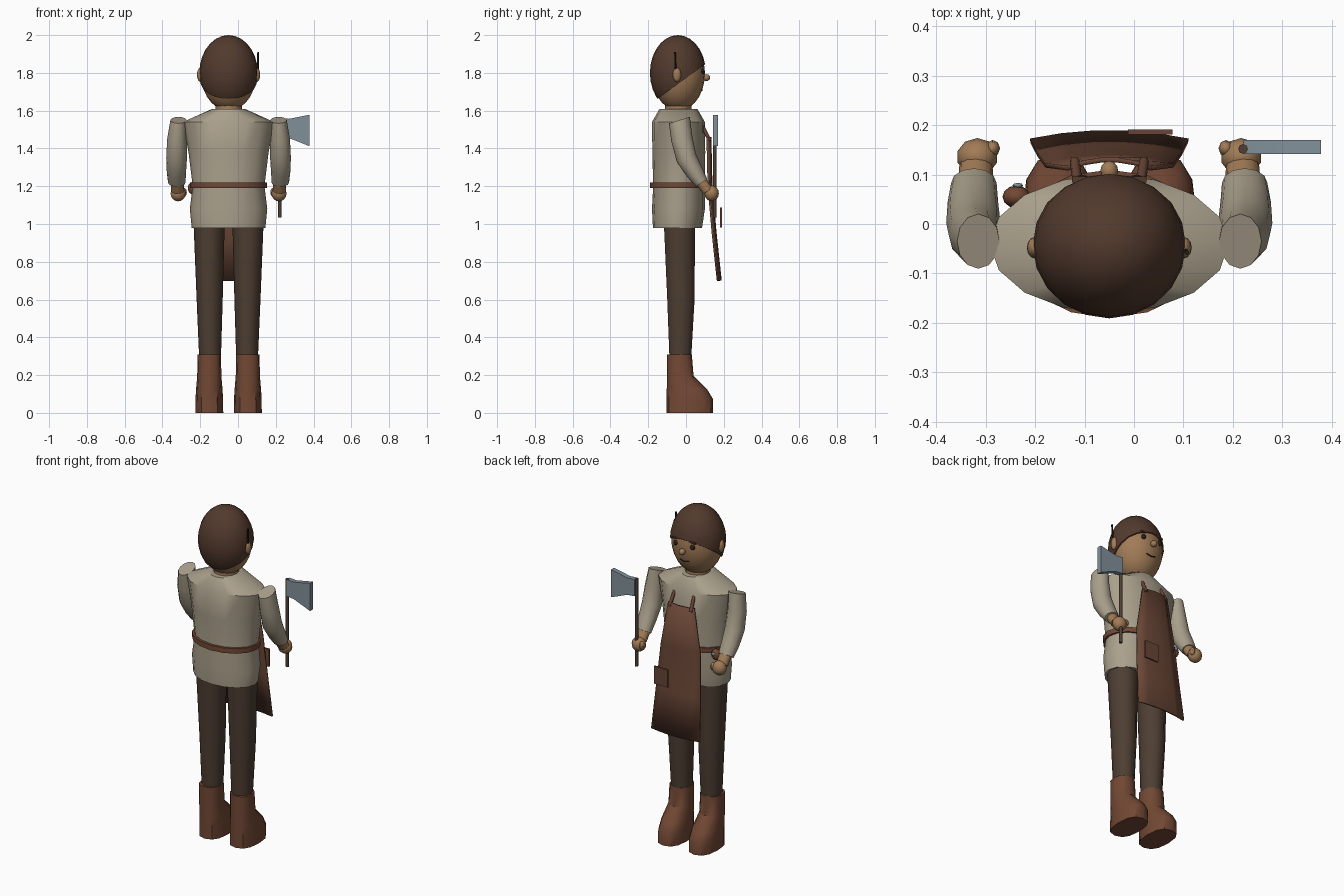
import bpy, bmesh, math
from mathutils import Vector, Matrix

if "Cube" in bpy.data.objects:
    bpy.data.objects.remove(bpy.data.objects["Cube"])

CX = -0.05  # body centre line


def mat(name, *c):
    m = bpy.data.materials.new(name)
    m.diffuse_color = (*c, 1)
    m.use_nodes = True
    m.node_tree.nodes["Principled BSDF"].inputs["Base Color"].default_value = m.diffuse_color
    return m


HAIR = mat("hair_brown", .085, .042, .026)
SKIN = mat("skin", .36, .20, .095)
SHIRT = mat("linen", .40, .35, .26)
TROUSER = mat("dark_cloth", .075, .048, .032)
BOOT = mat("boot_leather", .17, .065, .035)
APRON = mat("apron_leather", .14, .06, .036)
STEEL = mat("steel", .22, .28, .32)
DARK = mat("dark", .02, .015, .012)


def finish(name, bm, m, angle=40):
    bmesh.ops.recalc_face_normals(bm, faces=bm.faces)
    me = bpy.data.meshes.new(name)
    bm.to_mesh(me)
    bm.free()
    ob = bpy.data.objects.new(name, me)
    bpy.context.collection.objects.link(ob)
    me.materials.append(m)
    bpy.ops.object.select_all(action='DESELECT')
    ob.select_set(True)
    bpy.context.view_layer.objects.active = ob
    bpy.ops.object.shade_smooth_by_angle(angle=math.radians(angle))
    return ob


def loft(name, rings, m, n=12, power=1, angle=40):
    """rings: (x, y, z, rx, ry, tilt about x)"""
    bm = bmesh.new()
    loops = []
    for x, y, z, rx, ry, t in rings:
        loop = []
        for i in range(n):
            a = math.tau * i / n
            c, s = math.cos(a), math.sin(a)
            u = rx * math.copysign(abs(c) ** power, c)
            v = ry * math.copysign(abs(s) ** power, s)
            loop.append(bm.verts.new((x + u, y + v * math.cos(t), z + v * math.sin(t))))
        loops.append(loop)
    for a, b in zip(loops, loops[1:]):
        for i in range(n):
            bm.faces.new((a[i], a[(i + 1) % n], b[(i + 1) % n], b[i]))
    bm.faces.new(loops[0])
    bm.faces.new(loops[-1])
    return finish(name, bm, m, angle)


def ball(name, loc, r, m, seg=12, rings=8, cut=None):
    bm = bmesh.new()
    bmesh.ops.create_uvsphere(bm, u_segments=seg, v_segments=rings, radius=1)
    bm.transform(Matrix.Translation(loc) @ Matrix.Diagonal((*r, 1)))
    if cut:
        g = bm.verts[:] + bm.edges[:] + bm.faces[:]
        res = bmesh.ops.bisect_plane(bm, geom=g, plane_co=cut[0], plane_no=cut[1], clear_inner=True)
        bmesh.ops.contextual_create(bm, geom=[e for e in res['geom_cut'] if isinstance(e, bmesh.types.BMEdge)])
    return finish(name, bm, m)


def box(name, loc, size, m, rot=(0, 'Y')):
    bm = bmesh.new()
    bmesh.ops.create_cube(bm, size=1)
    bm.transform(Matrix.Translation(loc) @ Matrix.Rotation(rot[0], 4, rot[1]) @ Matrix.Diagonal((*size, 1)))
    return finish(name, bm, m)


def rod(name, a, b, r, m, n=8):
    a, b = Vector(a), Vector(b)
    bm = bmesh.new()
    bmesh.ops.create_cone(bm, cap_ends=True, segments=n, radius1=r, radius2=r, depth=(b - a).length)
    q = (b - a).to_track_quat('Z', 'Y').to_matrix().to_4x4()
    bm.transform(Matrix.Translation((a + b) / 2) @ q)
    return finish(name, bm, m, 50)


# shirt and belt
loft("shirt", [(CX, y, z, rx, ry, 0) for y, z, rx, ry in (
    (-.045, .98, .195, .13), (-.04, 1.08, .205, .14), (-.037, 1.2, .19, .137),
    (-.038, 1.38, .212, .14), (-.04, 1.54, .242, .14), (-.04, 1.61, .085, .1))], SHIRT, 16)
loft("belt", [(CX, -.04, 1.19, .203, .15, 0), (CX, -.04, 1.22, .203, .15, 0)], BOOT, 16)
ball("belt_pouch", (-.238, .055, 1.19), (.028, .023, .033), BOOT)
ball("pouch_clasp", (-.235, .078, 1.2), (.011, .005, .011), STEEL, 8, 6)

# head, hair and face
loft("neck", [(CX, -.04, 1.56, .07, .07, 0), (CX, -.04, 1.68, .07, .07, 0)], SKIN)
ball("head", (CX, -.04, 1.795), (.146, .14, .195), SKIN, 20, 14)
ball("hair", (CX, -.043, 1.8), (.155, .148, .2), HAIR, 20, 14,
     ((CX, -.16, 1.655), (0, -.19, .26)))
ball("nose", (CX, .108, 1.775), (.018, .02, .018), SKIN)
for s, side in ((-1, "left"), (1, "right")):
    ball(side + "_ear", (CX + s * .15, -.048, 1.79), (.017, .022, .038), SKIN)
    ball(side + "_eye", (CX + s * .055, .088, 1.808), (.015, .012, .015), DARK, 10, 6)
    box(side + "_brow", (CX + s * .055, .09, 1.838), (.04, .012, .009), HAIR, (s * .15, 'Y'))
    rod(side + "_mouth", (CX, .085, 1.708), (CX + s * .03, .082, 1.715), .004, DARK, 6)
rod("ear_pencil", (.105, -.055, 1.82), (.107, -.058, 1.91), .005, DARK, 6)

# limbs
for s, side in ((-1, "left"), (1, "right")):
    ax = CX + s * .27
    loft(side + "_sleeve", [
        (ax - s * .005, -.035, 1.55, .043, .058, .3), (ax + s * .003, -.022, 1.45, .052, .057, .2),
        (ax + s * .005, .002, 1.35, .055, .055, .4), (ax + s * .006, .045, 1.275, .051, .047, .55),
        (ax + s * .004, .083, 1.218, .046, .036, .6)], SHIRT, 12)
    loft(side + "_wrist", [(ax, .075, 1.23, .036, .03, .6), (ax, .115, 1.175, .034, .03, .6)], SKIN)
    ball(side + "_hand", (ax - s * .003, .136, 1.162), (.042, .038, .042), SKIN, 10, 8)
    ball(side + "_thumb", (ax - s * .034, .153, 1.168), (.015, .017, .024), SKIN, 8, 6)
    lx = CX + s * .1
    loft(side + "_trouser_leg", [(lx + s * .003, -.035, 1.02, .083, .087, 0), (lx, -.027, .6, .069, .076, 0),
                                 (lx - s * .002, -.03, .3, .058, .061, 0)], TROUSER, 10)
    loft(side + "_boot", [(lx + s * .002, y, z, rx, ry, 0) for y, z, rx, ry in (
        (.02, 0, .074, .122), (.02, .075, .073, .122), (.005, .125, .07, .107),
        (-.03, .195, .064, .07), (-.035, .31, .062, .066))], BOOT, 12, .8)

# apron: curved panel, narrow at the bib
bm = bmesh.new()
grid = []
for z, hw, y in ((1.46, .085, .130), (1.2, .13, .136), (.95, .146, .158), (.7, .16, .185)):
    grid.append([bm.verts.new((CX + hw * t, y - .017 * t * t, z)) for t in (-1, -.6, -.2, .2, .6, 1)])
for a, b in zip(grid, grid[1:]):
    for i in range(5):
        bm.faces.new((a[i], a[i + 1], b[i + 1], b[i]))
apron = finish("apron", bm, APRON)
sol = apron.modifiers.new("thickness", 'SOLIDIFY')
sol.thickness = .01
sol.offset = 0
box("apron_pocket", (.033, .186, 1.035), (.09, .01, .105), APRON)
for s, side in ((-1, "left"), (1, "right")):
    rod(side + "_apron_strap", (CX + s * .062, .07, 1.55), (CX + s * .07, .127, 1.44), .01, APRON)

# hatchet in the right hand
rod("hatchet_handle", (.221, .152, 1.035), (.221, .152, 1.56), .01, TROUSER)
bm = bmesh.new()
f = bm.faces.new([bm.verts.new((x, .142, z)) for x, z in
                  ((.222, 1.56), (.27, 1.557), (.378, 1.578), (.378, 1.412), (.27, 1.455), (.222, 1.46))])
ext = bmesh.ops.extrude_face_region(bm, geom=[f])
bmesh.ops.translate(bm, vec=(0, .028, 0), verts=[v for v in ext['geom'] if isinstance(v, bmesh.types.BMVert)])
finish("hatchet_blade", bm, STEEL, 20)
